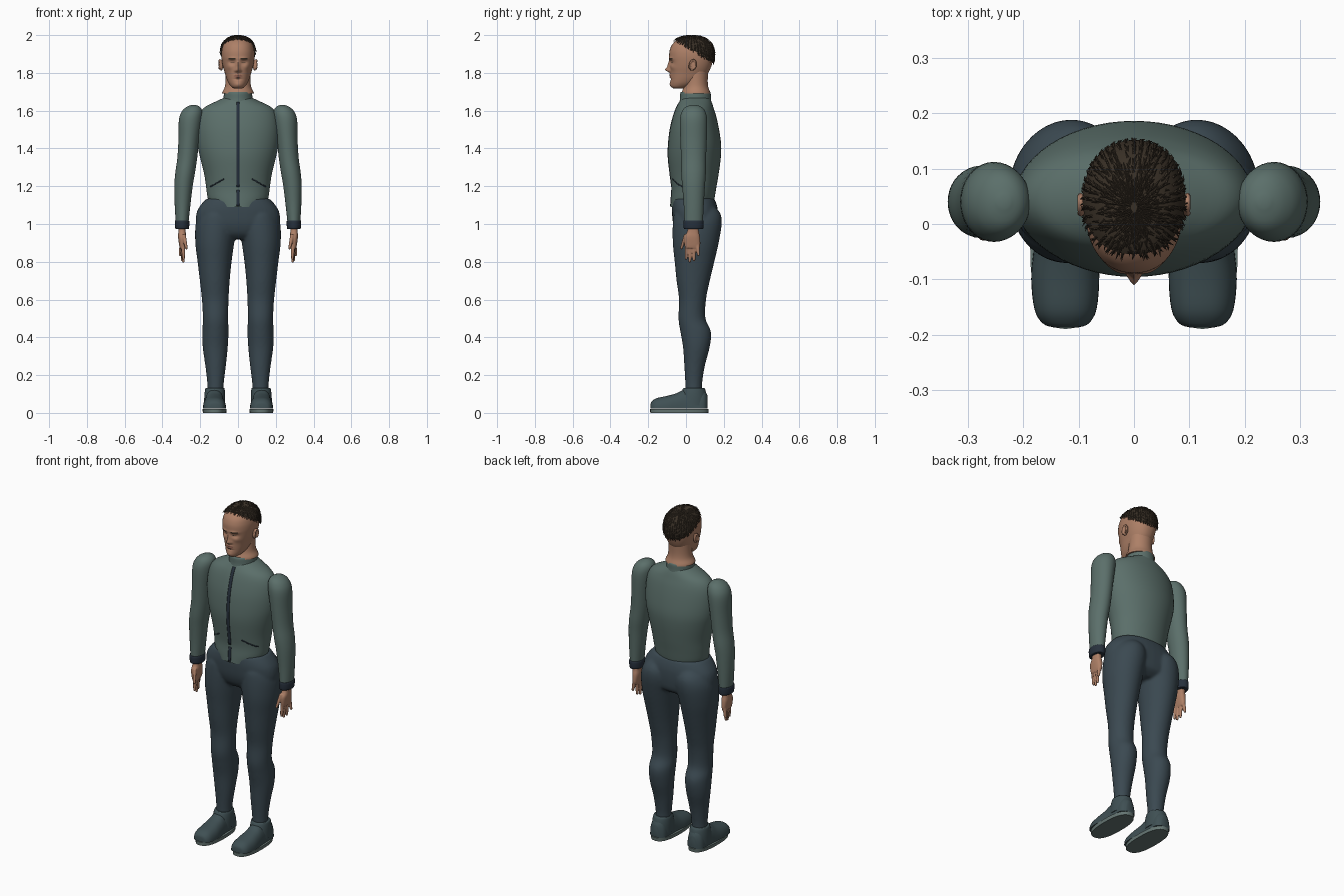
import bpy, bmesh, math, random
from mathutils import Vector, Matrix
from mathutils.bvhtree import BVHTree

random.seed(4)
cube = bpy.data.objects.get("Cube")
if cube:
    bpy.data.objects.remove(cube)


def material(name, r, g, b):
    m = bpy.data.materials.new(name)
    m.use_nodes = True
    m.diffuse_color = (r, g, b, 1)
    node = m.node_tree.nodes["Principled BSDF"]
    node.inputs["Base Color"].default_value = (r, g, b, 1)
    node.inputs["Roughness"].default_value = 0.8
    return m


JACKET = material("jacket green", .105, .16, .145)
TROUSER = material("trouser slate", .043, .066, .082)
SHOE = material("shoe slate", .05, .08, .088)
SOLE = material("sole grey", .13, .18, .17)
TRIM = material("dark trim", .02, .03, .045)
SKIN = material("skin", .42, .215, .135)
LIP = material("lips", .3, .13, .09)
HAIR = material("dark brown hair", .04, .029, .019)


def spline(rows, steps):
    """Smooth interpolation of table rows."""
    out = []
    for i in range(len(rows) - 1):
        a, b, c, d = (rows[min(max(j, 0), len(rows) - 1)] for j in range(i - 1, i + 3))
        for s in range(steps):
            t = s / steps
            out.append([q + t * (r - p) / 2 + t * t * (p - 2.5 * q + 2 * r - s_ / 2)
                        + t ** 3 * (1.5 * (q - r) + (s_ - p) / 2)
                        for p, q, r, s_ in zip(a, b, c, d)])
    return out + [list(rows[-1])]


def loft(bm, rows, side=1, n=36, steps=4, power=2.0, lengthwise=False):
    """Rows are (height, x0, x1, y0, y1), or (height, half width, y0, y1)."""
    rows = [(r[0], -r[1], *r[1:]) if len(r) == 4 else r for r in rows]
    rings = []
    for h, x0, x1, y0, y1 in spline(rows, steps):
        ring = []
        for k in range(n):
            c, s = math.cos(math.tau * k / n), math.sin(math.tau * k / n)
            u = math.copysign(abs(c) ** (2 / power), c)
            v = math.copysign(abs(s) ** (2 / power), s)
            x = side * ((x0 + x1) / 2 + u * (x1 - x0) / 2)
            y = (y0 + y1) / 2 + v * (y1 - y0) / 2
            ring.append(bm.verts.new((x, h, y) if lengthwise else (x, y, h)))
        rings.append(ring)
    for a, b in zip(rings, rings[1:]):
        for k in range(n):
            bm.faces.new((a[k], a[k - 1], b[k - 1], b[k]))
    bm.faces.new(rings[0])
    bm.faces.new(rings[-1])
    bmesh.ops.recalc_face_normals(bm, faces=bm.faces)
    return bm


def finish(bm, name, *mats, voxel=0, thick=0):
    mesh = bpy.data.meshes.new(name)
    bm.to_mesh(mesh)
    bm.free()
    ob = bpy.data.objects.new(name, mesh)
    bpy.context.collection.objects.link(ob)
    for m in mats:
        mesh.materials.append(m)
    if voxel:
        fuse = ob.modifiers.new("fuse", 'REMESH')
        fuse.mode, fuse.voxel_size, fuse.use_smooth_shade = 'VOXEL', voxel, True
        relax = ob.modifiers.new("relax", 'SMOOTH')
        relax.iterations = 4
    if thick:
        ob.modifiers.new("thickness", 'SOLIDIFY').thickness = thick
    bpy.ops.object.select_all(action='DESELECT')
    ob.select_set(True)
    bpy.context.view_layer.objects.active = ob
    bpy.ops.object.shade_smooth_by_angle(angle=math.radians(50))
    return ob


def part(name, mat, rows, **kw):
    return finish(loft(bmesh.new(), rows, **kw), name, mat)


# Jacket body
torso = loft(bmesh.new(), [
    (1.09, .13, -.083, .14), (1.13, .158, -.08, .15), (1.19, .168, -.077, .16),
    (1.26, .178, -.085, .172), (1.35, .2, -.095, .184), (1.42, .214, -.094, .186),
    (1.5, .217, -.085, .175), (1.57, .207, -.068, .16), (1.615, .18, -.052, .146),
    (1.645, .125, -.036, .136), (1.67, .07, -.02, .125)], n=56)
surface = BVHTree.FromBMesh(torso)
finish(torso, "jacket_body", JACKET)
part("collar", JACKET, [(1.63, .085, -.038, .137), (1.66, .077, -.032, .132),
                        (1.695, .074, -.03, .13), (1.7, .066, -.02, .12)])


# Zip and pocket slits, laid as thin plates on the jacket front
def strip(name, a, b, half, count):
    a, b = Vector((a[0], 0, a[1])), Vector((b[0], 0, b[1]))
    across = Vector((0, 1, 0)).cross(b - a).normalized() * half
    bm, pairs = bmesh.new(), []
    for i in range(count + 1):
        pair = []
        for sign in (-1, 1):
            p = a.lerp(b, i / count) + across * sign
            hit = surface.ray_cast(Vector((p.x, -1, p.z)), Vector((0, 1, 0)))[0]
            pair.append(bm.verts.new((p.x, hit.y - .002, p.z)))
        pairs.append(pair)
    for p, q in zip(pairs, pairs[1:]):
        bm.faces.new((p[0], p[1], q[1], q[0]))
    finish(bm, name, TRIM, thick=.003)


strip("zip_lower", (0, 1.095), (0, 1.18), .009, 6)
strip("zip_upper", (0, 1.195), (0, 1.645), .009, 30)

# Trousers fused from pelvis and two legs
trousers = loft(bmesh.new(), [
    (.92, .1, -.02, .12), (.95, .19, -.05, .16), (1.0, .222, -.068, .17),
    (1.06, .219, -.074, .17), (1.1, .198, -.074, .163), (1.135, .166, -.07, .15)], power=2.3)
for side in (1, -1):
    loft(trousers, [
        (.1, .077, .162, -.003, .085), (.16, .075, .163, -.004, .086),
        (.25, .064, .173, -.009, .1), (.35, .054, .187, -.016, .126),
        (.43, .05, .189, -.03, .132), (.5, .052, .186, -.04, .103),
        (.6, .05, .191, -.037, .106), (.7, .044, .202, -.05, .126),
        (.8, .034, .214, -.06, .15), (.9, .02, .226, -.07, .173),
        (1.0, .005, .224, -.07, .189), (1.06, .02, .2, -.06, .18),
        (1.1, .06, .16, -.02, .14)], side=side)
finish(trousers, "trousers", TROUSER, voxel=.008)

for side, label in ((1, "left_"), (-1, "right_")):
    strip(label + "pocket", (side * .075, 1.238), (side * .148, 1.197), .003, 8)
    # Sleeve and cuff
    part(label + "sleeve", JACKET, [
        (.99, .264, .328, -.008, .088), (1.1, .252, .335, -.012, .094),
        (1.2, .24, .337, -.02, .1), (1.27, .228, .332, -.025, .105),
        (1.35, .216, .321, -.026, .106), (1.45, .205, .315, -.03, .11),
        (1.55, .19, .313, -.032, .112), (1.595, .188, .298, -.022, .102),
        (1.62, .202, .272, -.002, .082), (1.631, .225, .245, .03, .05)], side=side)
    part(label + "cuff", TRIM, [
        (.973, .265, .325, -.004, .084), (.978, .259, .332, -.012, .092),
        (1.015, .258, .334, -.013, .093), (1.02, .265, .327, -.006, .086)], side=side)
    # Hand fused from palm, fingers and thumb
    hand = loft(bmesh.new(), [
        (.872, .283, .308, -.004, .07), (.89, .279, .312, -.008, .076),
        (.93, .274, .317, -.01, .074), (.96, .277, .316, .006, .068),
        (1.0, .28, .316, .014, .066)], side=side, n=24, power=2.5)
    digits = [((.291, .005), (.288, .0), .81), ((.293, .024), (.289, .02), .795),
              ((.296, .043), (.294, .042), .802), ((.299, .062), (.307, .066), .83),
              ((.287, .0), (.272, -.026), .865)]
    for i, (root, tip, low) in enumerate(digits):
        top = .945 if i == 4 else .89
        rows = []
        for t, r in ((0, .003), (.07, .007), (.5, .0095), (1, .011)):
            x, y = (p + (q - p) * t for p, q in zip(tip, root))
            rows.append((low + (top - low) * t, x - r, x + r, y - r, y + r))
        loft(hand, rows, side=side, n=12)
    finish(hand, label + "hand", SKIN, voxel=.0035)
    # Shoe upper, ankle opening and sole
    shoe = loft(bmesh.new(), [
        (-.187, .1, .146, -.01, .05), (-.18, .082, .165, -.022, .062),
        (-.155, .068, .18, -.038, .078), (-.1, .063, .186, -.05, .09),
        (-.05, .068, .182, -.064, .104), (-.01, .072, .178, -.083, .123),
        (.05, .072, .176, -.085, .125), (.095, .077, .171, -.08, .12),
        (.115, .1, .148, -.05, .09)], side=side, power=2.4, lengthwise=True)
    for v in shoe.verts:
        v.co.z = max(v.co.z, .022)
    loft(shoe, [(.04, .068, .18, -.04, .115), (.09, .068, .178, -.03, .11),
                (.128, .071, .173, -.016, .1), (.133, .077, .166, -.008, .09)], side=side)
    finish(shoe, label + "shoe", SHOE)
    part(label + "sole", SOLE, [(0, .061, .186, -.189, .118), (.02, .06, .188, -.19, .12)],
         side=side, steps=1, power=2.5)
    # Ear: flat shell with a raised rim
    ear = bmesh.new()
    place = Matrix.Translation((side * .088, .035, 1.84)) @ Matrix.Rotation(-.2, 4, 'X')
    bmesh.ops.create_uvsphere(ear, u_segments=20, v_segments=12, radius=1,
                              matrix=place @ Matrix.Diagonal((.009, .018, .03, 1)))
    for k in range(18):
        a = math.tau * k / 24 - .6
        at = place @ Vector((side * .009, .016 * math.cos(a), .028 * math.sin(a)))
        bmesh.ops.create_icosphere(ear, subdivisions=1, radius=.0065,
                                   matrix=Matrix.Translation(at))
    finish(ear, label + "ear", SKIN, voxel=.003)

# Neck with a flared base over the collar
part("neck", SKIN, [(1.69, .084, -.024, .13), (1.7, .082, -.022, .127),
                    (1.725, .07, -.012, .118), (1.76, .066, -.006, .115),
                    (1.82, .066, 0, .118)])

# Head with sculpted face
HEAD = [(1.718, .022, -.066, -.01), (1.727, .036, -.077, .02), (1.745, .05, -.081, .06),
        (1.77, .061, -.082, .095), (1.8, .07, -.083, .118), (1.83, .079, -.085, .132),
        (1.86, .085, -.087, .141), (1.89, .088, -.089, .145), (1.92, .086, -.086, .143),
        (1.95, .077, -.073, .131), (1.975, .056, -.046, .104), (1.987, .028, -.01, .07),
        (1.99, .006, .02, .04)]
BUMPS = [(0, 1.816, .022, .011, .012), (0, 1.838, .012, .009, .022),
         (.012, 1.811, .007, .007, .007), (.031, 1.855, -.011, .017, .011),
         (.03, 1.876, .005, .022, .007), (.031, 1.854, .004, .011, .005),
         (0, 1.789, .006, .018, .005), (0, 1.777, .006, .016, .005),
         (0, 1.767, -.004, .02, .005), (0, 1.738, .006, .02, .014),
         (.045, 1.83, .004, .014, .014)]
head = loft(bmesh.new(), HEAD, n=96, steps=8, power=2.2)
for v in head.verts:
    if v.co.y < 0:
        x, z = abs(v.co.x), v.co.z
        v.co.y -= sum(d * math.exp(-((x - cx) / sx) ** 2 - ((z - cz) / sz) ** 2)
                      for cx, cz, d, sx, sz in BUMPS)
for f in head.faces:
    c = f.calc_center_median()
    if c.y < -.04:
        x = abs(c.x)
        if abs(c.z - 1.783) < .009 and x < .023 - abs(c.z - 1.783):
            f.material_index = 1
        elif .014 < x < .05 and abs(c.z - 1.876 + (x - .03) ** 2 * 6) < .003:
            f.material_index = 2
        elif abs(c.z - 1.855) < .003 and .02 < x < .042:
            f.material_index = 2
finish(head, "head", SKIN, LIP, HAIR)

# Cropped hair: cap cut on a slant, covered with short combed tufts
hair = loft(bmesh.new(), HEAD, n=48, steps=5, power=2.2)
bmesh.ops.bisect_plane(hair, geom=hair.verts[:] + hair.edges[:] + hair.faces[:],
                       plane_co=(0, .05, 1.912), plane_no=(0, .51, .86), clear_inner=True)
hair.normal_update()
roots = []
for v, p, nrm in [(v, v.co.copy(), v.normal.copy()) for v in hair.verts]:
    v.co = p + nrm * .007
    roots.append((v.co.copy(), nrm))
for _ in range(1500):
    p, nrm = random.choice(roots)
    flow = Vector((p.x, p.y - .03, -.06 + random.uniform(-.03, .03)))
    flow = (flow - nrm * flow.dot(nrm)).normalized()
    flow = (flow + nrm.cross(flow) * random.uniform(-.5, .5)).normalized()
    wide = nrm.cross(flow) * .0025
    tip = p + flow * random.uniform(.01, .018) + nrm * random.uniform(.001, .004)
    a, b, c, d = (hair.verts.new(q) for q in (p - wide, p + wide, p + nrm * .0025, tip))
    for tri in ((a, c, d), (c, b, d), (b, a, d)):
        hair.faces.new(tri)
finish(hair, "hair", HAIR)
